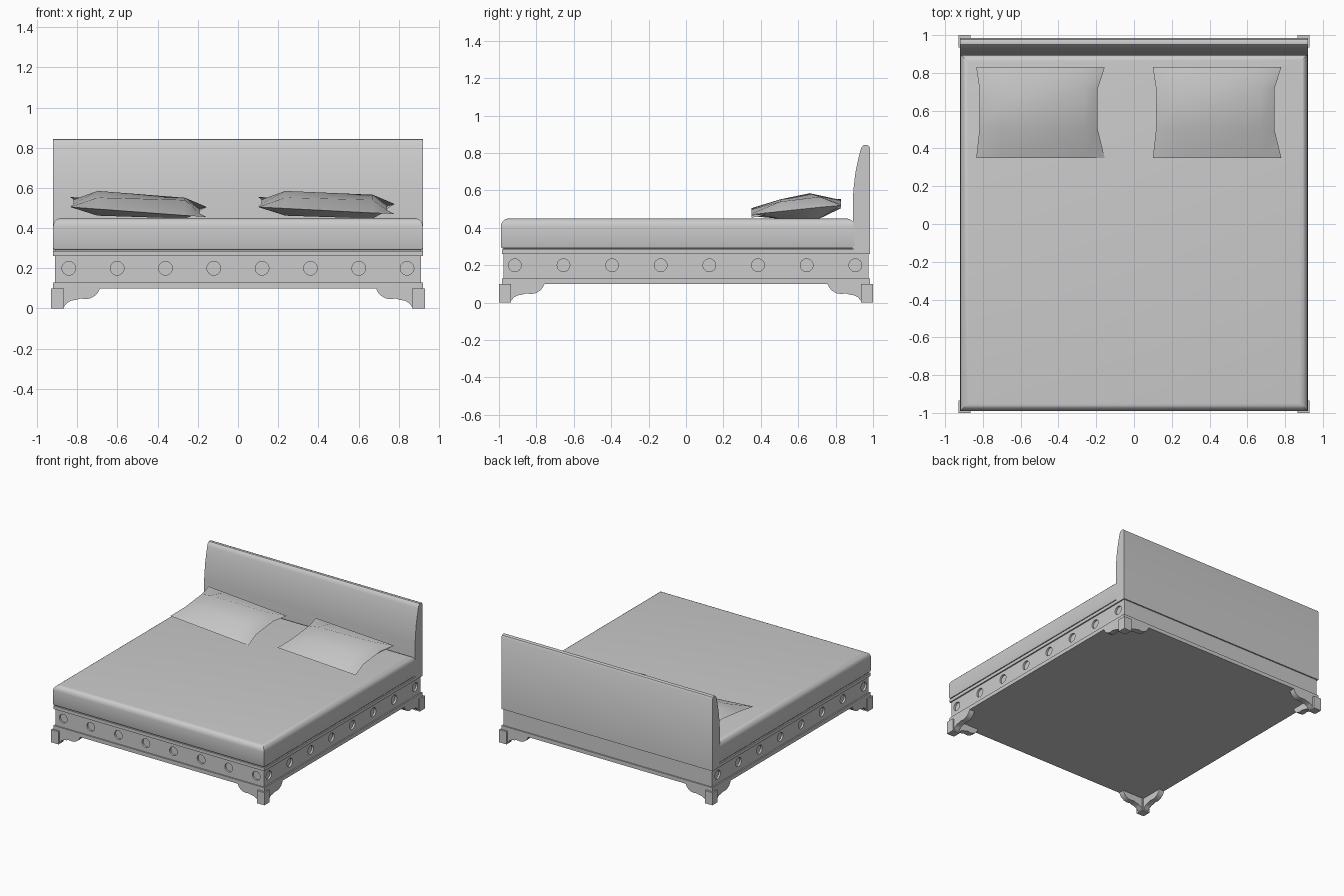
import bpy, bmesh, math
from mathutils import Matrix, Vector

if "Cube" in bpy.data.objects:
    bpy.data.objects.remove(bpy.data.objects["Cube"])

grey = bpy.data.materials.new("plain grey")
grey.use_nodes = True
COLOUR = (0.6, 0.6, 0.6, 1)
grey.diffuse_color = COLOUR
grey.node_tree.nodes["Principled BSDF"].inputs["Base Color"].default_value = COLOUR


def finish(name, bm, smooth=None):
    bmesh.ops.recalc_face_normals(bm, faces=bm.faces[:])
    mesh = bpy.data.meshes.new(name)
    bm.to_mesh(mesh)
    bm.free()
    mesh.materials.append(grey)
    ob = bpy.data.objects.new(name, mesh)
    bpy.context.collection.objects.link(ob)
    if smooth:
        bpy.ops.object.select_all(action="DESELECT")
        ob.select_set(True)
        bpy.context.view_layer.objects.active = ob
        bpy.ops.object.shade_smooth_by_angle(angle=math.radians(smooth))
    return ob


def add_box(bm, lo, hi):
    lo, hi = Vector(lo), Vector(hi)
    m = Matrix.Translation((lo + hi) / 2) @ Matrix.Diagonal((*(hi - lo), 1))
    return bmesh.ops.create_cube(bm, size=1, matrix=m)["verts"]


def box(name, lo, hi):
    bm = bmesh.new()
    add_box(bm, lo, hi)
    return finish(name, bm)


def add_prism(bm, profile, place, a, b):
    """Extrude a 2D profile from depth a to b; place maps (u, v, depth) to 3D."""
    face = bm.faces.new([bm.verts.new(place(u, v, a)) for u, v in profile])
    offset = Vector(place(0, 0, b)) - Vector(place(0, 0, a))
    new = bmesh.ops.extrude_face_region(bm, geom=[face], use_keep_orig=True)["geom"]
    bmesh.ops.translate(bm, vec=offset, verts=[v for v in new if isinstance(v, bmesh.types.BMVert)])


# Base frame: plinth, rail and ledge
box("plinth", (-0.92, -0.985, 0.10), (0.92, 0.985, 0.13))
rail = box("rail", (-0.91, -0.975, 0.13), (0.91, 0.975, 0.26))
box("ledge", (-0.92, -0.985, 0.26), (0.92, 0.9, 0.285))
box("mattress_support", (-0.91, -0.975, 0.285), (0.91, 0.9, 0.295))

# Shallow round recesses along the front and both sides of the rail
bm = bmesh.new()
for i in range(8):
    spots = [((-0.842 + 0.2405 * i, -0.975, 0.2), "X")]
    spots += [((s * 0.91, -0.915 + 0.26 * i, 0.2), "Y") for s in (-1, 1)]
    for pos, axis in spots:
        m = Matrix.Translation(pos) @ Matrix.Rotation(math.pi / 2, 4, axis)
        bmesh.ops.create_cone(bm, cap_ends=True, segments=24, radius1=0.034,
                              radius2=0.034, depth=0.03, matrix=m)
cutter = finish("recess_cutter", bm)
cutter.hide_render = True
cut = rail.modifiers.new("recesses", "BOOLEAN")
cut.operation, cut.solver, cut.object = "DIFFERENCE", "EXACT", cutter
bpy.context.view_layer.update()
rail.data = bpy.data.meshes.new_from_object(rail.evaluated_get(bpy.context.evaluated_depsgraph_get()))
rail.modifiers.clear()
bpy.data.objects.remove(cutter)

# Corner feet with scrolled brackets running along both sides
scroll = [(0.88, 0.1), (0.88, 0.0), (0.865, 0.01), (0.85, 0.028), (0.83, 0.039),
          (0.805, 0.043), (0.785, 0.05), (0.76, 0.046), (0.735, 0.05),
          (0.71, 0.064), (0.695, 0.082), (0.687, 0.1)]
for sy, end in ((-1, "front"), (1, "back")):
    for sx, side in ((-1, "right"), (1, "left")):
        bm = bmesh.new()
        xs, ys = sorted((sx * 0.865, sx * 0.93)), sorted((sy * 0.935, sy * 1.0))
        add_box(bm, (xs[0], ys[0], 0), (xs[1], ys[1], 0.1))
        add_prism(bm, scroll, lambda u, v, d: (sx * u, sy * d, v), 0.94, 0.985)
        add_prism(bm, scroll, lambda u, v, d: (sx * d, sy * (u + 0.07), v), 0.875, 0.92)
        finish(f"{end}_{side}_foot", bm, 35)

# Mattress: large rounding above, small rounding below
bm = bmesh.new()
add_box(bm, (-0.92, -0.99, 0.29), (0.92, 0.9, 0.45))
for height, radius, steps in ((0.45, 0.042, 5), (0.29, 0.012, 2)):
    edges = [e for e in bm.edges if all(abs(v.co.z - height) < 1e-4 for v in e.verts)]
    bmesh.ops.bevel(bm, geom=edges, offset=radius, segments=steps, profile=0.5, affect="EDGES")
finish("mattress", bm, 35)

# Headboard: upright back, curved front, rounded top
board = [(0.985, 0.26), (0.892, 0.26), (0.892, 0.56), (0.897, 0.62), (0.905, 0.69),
         (0.917, 0.75), (0.931, 0.81), (0.938, 0.83), (0.95, 0.842), (0.963, 0.844),
         (0.977, 0.839), (0.985, 0.825)]
bm = bmesh.new()
add_prism(bm, board, lambda u, v, d: (d, u, v), -0.92, 0.92)
finish("headboard", bm, 35)


# Pillows: a pinched seam with a raised top and a flatter underside
def pillow(name, x0, drop):
    bm = bmesh.new()
    us, vs = (0, 0.2, 0.84, 1), (0, 0.32, 0.76, 1)

    def seam(i, j):
        u, v = us[i], vs[j]
        if j in (1, 2):
            u = {0: 0.025, 3: 0.945}.get(i, u)
        z = 0.505 - drop * u + 0.05 * v
        return bm.verts.new((x0 + 0.68 * u, 0.35 + 0.48 * v, z))

    ring = {(i, j): seam(i, j) for i in range(4) for j in range(4)
            if i in (0, 3) or j in (0, 3)}
    top = {(1, 1): 0.552, (1, 2): 0.585, (2, 1): 0.54, (2, 2): 0.601 - drop}
    under = {(1, 1): 0.462, (1, 2): 0.462, (2, 1): 0.448, (2, 2): 0.45}
    for heights in (top, under):
        grid = dict(ring)
        for (i, j), z in heights.items():
            v = vs[j] - (0.11 if heights is top and (i, j) == (1, 2) else 0)
            grid[i, j] = bm.verts.new((x0 + 0.68 * us[i], 0.35 + 0.48 * v, z))
        for i in range(3):
            for j in range(3):
                bm.faces.new([grid[i, j], grid[i + 1, j], grid[i + 1, j + 1], grid[i, j + 1]])
    finish(name, bm, 33)


pillow("right_pillow", -0.835, 0.05)
pillow("left_pillow", 0.1, 0.035)
